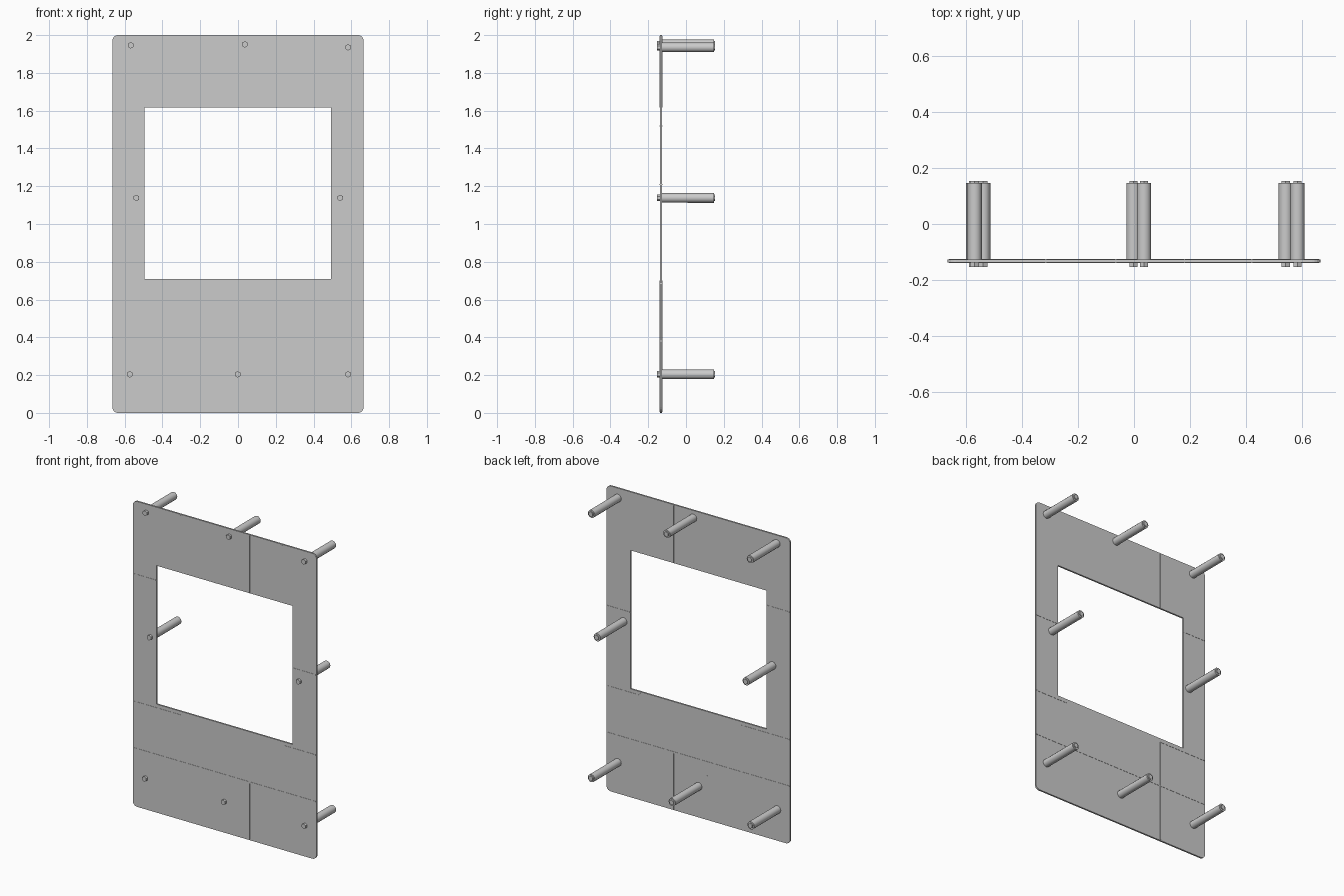
import bpy, bmesh, math
from mathutils import Matrix, Vector

cube = bpy.data.objects.get("Cube")
if cube:
    bpy.data.objects.remove(cube, do_unlink=True)

# One grey for every part
GREY = bpy.data.materials.new("light grey")
GREY.use_nodes = True
GREY.diffuse_color = (0.6, 0.6, 0.6, 1)
GREY.node_tree.nodes["Principled BSDF"].inputs["Base Color"].default_value = (0.6, 0.6, 0.6, 1)
FRONT, BACK = -0.138, -0.127


def finish(bm, name, smooth=False):
    bmesh.ops.recalc_face_normals(bm, faces=bm.faces)
    mesh = bpy.data.meshes.new(name)
    bm.to_mesh(mesh)
    bm.free()
    mesh.materials.append(GREY)
    ob = bpy.data.objects.new(name, mesh)
    bpy.context.collection.objects.link(ob)
    if smooth:
        bpy.ops.object.select_all(action='DESELECT')
        ob.select_set(True)
        bpy.context.view_layer.objects.active = ob
        bpy.ops.object.shade_smooth_by_angle(angle=math.radians(40))


def loop(bm, points):
    verts = [bm.verts.new((x, FRONT, z)) for x, z in points]
    return [bm.edges.new((v, verts[i - 1])) for i, v in enumerate(verts)]


# Face plate: rounded outline with a rectangular window
def rounded_outline(half, top, r, steps=5):
    pts = []
    corners = [(half - r, top - r), (r - half, top - r), (r - half, r), (half - r, r)]
    for k, (cx, cz) in enumerate(corners):
        for i in range(steps + 1):
            a = math.pi / 2 * (k + i / steps)
            pts.append((cx + r * math.cos(a), cz + r * math.sin(a)))
    return pts


bm = bmesh.new()
edges = loop(bm, rounded_outline(0.665, 2.0, 0.03))
edges += loop(bm, [(-0.495, 0.71), (0.492, 0.71), (0.492, 1.617), (-0.495, 1.617)])
bmesh.ops.triangle_fill(bm, edges=edges, use_beauty=True, normal=Vector((0, -1, 0)))
ext = bmesh.ops.extrude_face_region(bm, geom=bm.faces[:])
bmesh.ops.translate(bm, vec=(0, BACK - FRONT, 0),
                    verts=[g for g in ext["geom"] if isinstance(g, bmesh.types.BMVert)])
finish(bm, "face_plate")

# Panel seams: hairline ridges on both faces
seams = [(x, 1.617, x, 1.995) for x in (-0.315, -0.065, 0.18, 0.42)]
seams += [(-0.315, 0.005, -0.315, 0.685), (-0.065, 0.005, -0.065, 0.29),
          (0.18, 0.005, 0.18, 0.37), (0.42, 0.005, 0.42, 0.7),
          (-0.66, 1.52, -0.495, 1.52), (0.492, 1.21, 0.66, 1.21),
          (-0.66, 0.685, -0.315, 0.685), (0.42, 0.685, 0.66, 0.685),
          (-0.66, 0.38, 0.66, 0.38)]
bm = bmesh.new()
for x0, z0, x1, z1 in seams:
    size = (max(x1 - x0, 0.005), BACK - FRONT + 0.003, max(z1 - z0, 0.005))
    centre = Vector(((x0 + x1) / 2, (FRONT + BACK) / 2, (z0 + z1) / 2))
    bmesh.ops.create_cube(bm, size=1, matrix=Matrix.Translation(centre) @ Matrix.Diagonal((*size, 1)))
finish(bm, "panel_seams")


# Standoff posts with a stud running through and showing at both ends
def rod(bm, x, z, y0, y1, radius, sides):
    place = Matrix.Translation((x, (y0 + y1) / 2, z)) @ Matrix.Rotation(math.pi / 2, 4, 'X')
    bmesh.ops.create_cone(bm, cap_ends=True, segments=sides, radius1=radius,
                          radius2=radius, depth=y1 - y0, matrix=place)


posts = {
    "top_right": (-0.568, 1.946), "top_middle": (0.036, 1.951), "top_left": (0.583, 1.935),
    "middle_right": (-0.538, 1.138), "middle_left": (0.541, 1.138),
    "bottom_right": (-0.573, 0.204), "bottom_middle": (-0.002, 0.204), "bottom_left": (0.583, 0.204),
}
for name, (x, z) in posts.items():
    bm = bmesh.new()
    rod(bm, x, z, BACK - 0.003, 0.147, 0.0255, 12)
    finish(bm, name + "_post", True)
    bm = bmesh.new()
    rod(bm, x, z, -0.154, 0.154, 0.017, 6)
    finish(bm, name + "_stud")
